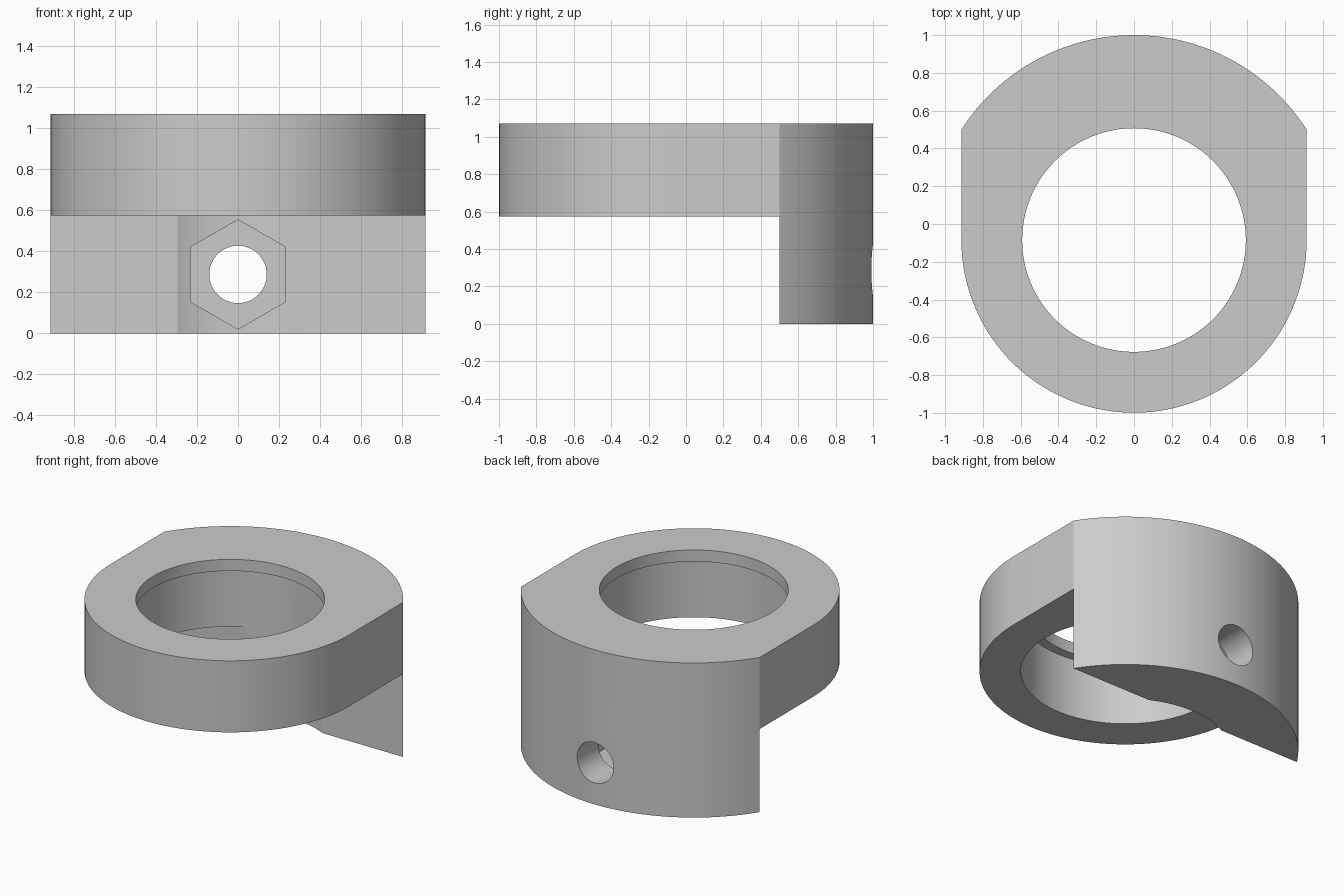
import bpy
import bmesh
from math import pi, sin, cos, asin, sqrt, radians
from mathutils import Matrix, Vector

cube = bpy.data.objects.get("Cube")
if cube:
    bpy.data.objects.remove(cube, do_unlink=True)

# Main dimensions
TOP = 1.07
RING_BOTTOM = 0.575
AXIS_Y = -0.085
SIDE = 0.914
BACK_R = 1 - AXIS_Y
LEG_Y = AXIS_Y + sqrt(BACK_R**2 - SIDE**2)
SCREW_Z = 0.288

grey = bpy.data.materials.new("plain grey")
grey.use_nodes = True
colour = (0.6, 0.6, 0.6, 1)
grey.diffuse_color = colour
grey.node_tree.nodes["Principled BSDF"].inputs["Base Color"].default_value = colour


def add_object(name, bm):
    mesh = bpy.data.meshes.new(name)
    bmesh.ops.recalc_face_normals(bm, faces=bm.faces)
    bm.to_mesh(mesh)
    bm.free()
    mesh.materials.append(grey)
    obj = bpy.data.objects.new(name, mesh)
    bpy.context.collection.objects.link(obj)
    return obj


def arc(radius, start, end, steps):
    for i in range(steps + 1):
        a = start + (end - start) * i / steps
        yield radius * cos(a), AXIS_Y + radius * sin(a)


def prism(name, outline, z0, z1):
    bm = bmesh.new()
    base = bm.faces.new([bm.verts.new((x, y, z0)) for x, y in outline])
    new = bmesh.ops.extrude_face_region(bm, geom=[base])["geom"]
    moved = [v for v in new if isinstance(v, bmesh.types.BMVert)]
    bmesh.ops.translate(bm, verts=moved, vec=(0, 0, z1 - z0))
    return add_object(name, bm)


def cylinder(name, radius, start, end, sides, turn=0):
    start, end = Vector(start), Vector(end)
    axis = end - start
    place = (Matrix.Translation((start + end) / 2)
             @ axis.to_track_quat("Z", "Y").to_matrix().to_4x4()
             @ Matrix.Rotation(turn, 4, "Z"))
    bm = bmesh.new()
    bmesh.ops.create_cone(bm, cap_ends=True, segments=sides, radius1=radius,
                          radius2=radius, depth=axis.length, matrix=place)
    return add_object(name, bm)


def cut(target, cutter):
    mod = target.modifiers.new("cut", "BOOLEAN")
    mod.operation = "DIFFERENCE"
    mod.solver = "EXACT"
    mod.object = cutter
    bpy.context.view_layer.objects.active = target
    bpy.ops.object.modifier_apply(modifier=mod.name)
    bpy.data.objects.remove(cutter, do_unlink=True)


# Collar outline: round front, flat sides, wider arc at the back
corner = asin((LEG_Y - AXIS_Y) / BACK_R)
outline = list(arc(SIDE, -pi, 0, 72)) + list(arc(BACK_R, corner, pi - corner, 64))
collar = prism("clamp_collar", outline, 0, TOP)

# Clear the space in front of the rear leg
cut(collar, prism("leg_clearance",
                  [(-2, -2), (2, -2), (2, LEG_Y), (-2, LEG_Y)], -1, RING_BOTTOM))

# Wide bore below a narrower lip
cut(collar, cylinder("bore", 0.655, (0, AXIS_Y, -0.5), (0, AXIS_Y, 0.99), 128))
cut(collar, cylinder("lip_opening", 0.592, (0, AXIS_Y, 0.8), (0, AXIS_Y, 1.5), 128))

# Screw hole through the leg, with a hexagonal nut pocket on its inside
cut(collar, cylinder("screw_hole", 0.14, (0, 0.2, SCREW_Z), (0, 1.4, SCREW_Z), 64))
pocket = cylinder("nut_pocket", 0.267, (0, 0.2, SCREW_Z), (0, 0.76, SCREW_Z), 6)
# Stand the hexagon on a point
if max(v.co.z for v in pocket.data.vertices) < SCREW_Z + 0.26:
    pocket.data.transform(Matrix.Translation((0, 0, SCREW_Z))
                          @ Matrix.Rotation(pi / 6, 4, "Y")
                          @ Matrix.Translation((0, 0, -SCREW_Z)))
cut(collar, pocket)

# Smooth curves with crisp edges
bpy.ops.object.select_all(action="DESELECT")
collar.select_set(True)
bpy.context.view_layer.objects.active = collar
bpy.ops.object.shade_smooth_by_angle(angle=radians(25))
